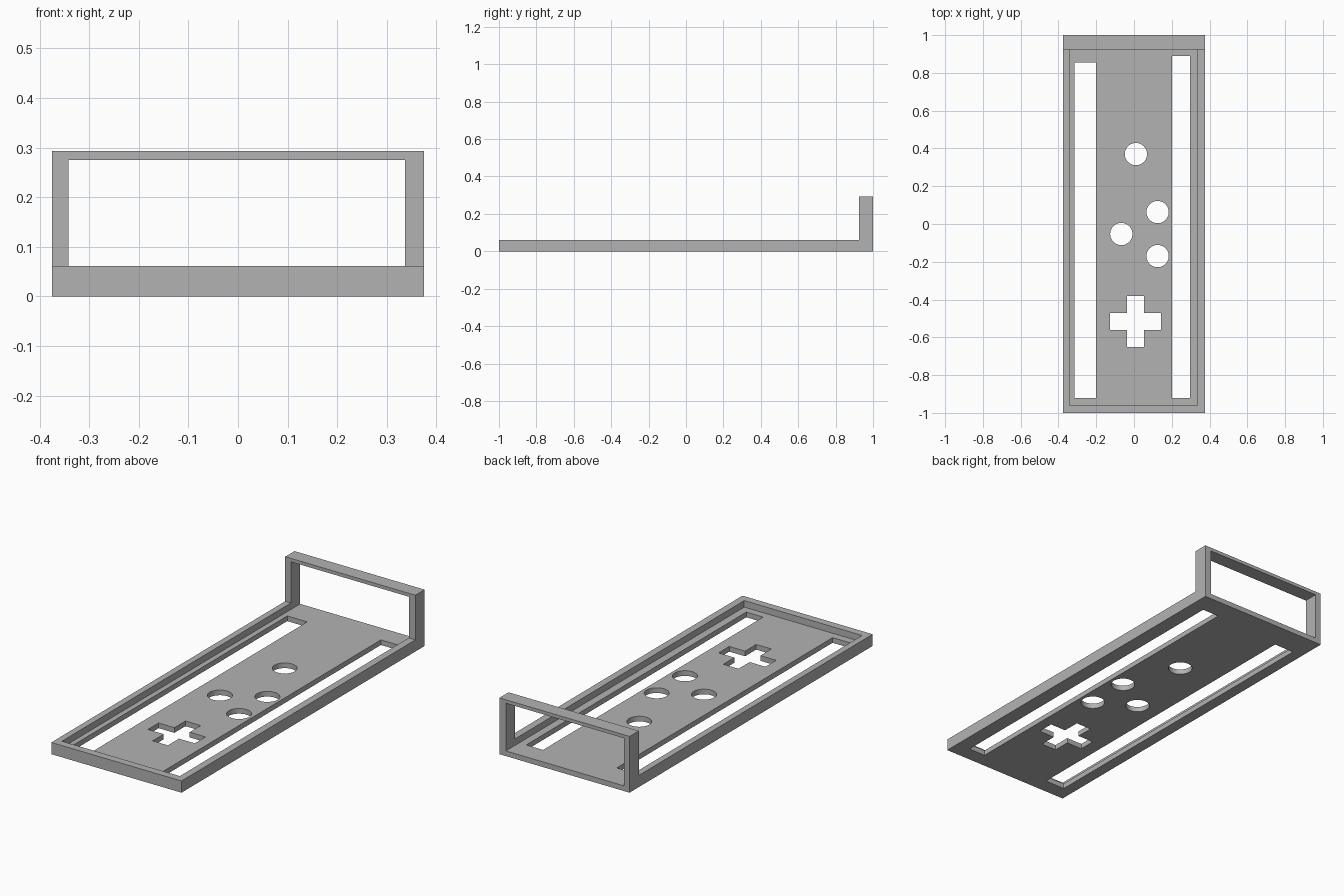
import bpy
import bmesh

if "Cube" in bpy.data.objects:
    bpy.data.objects.remove(bpy.data.objects["Cube"], do_unlink=True)

HALF_W = 0.375        # half width of the tray
IN_L, IN_R = -0.342, 0.337   # inner faces of the side walls
FLOOR = 0.027         # floor thickness
RIM = 0.061           # height of the low walls
TOP = 0.293           # height of the end frame
FRAME_Y = 0.924       # front face of the end frame

grey = bpy.data.materials.new("plain grey")
grey.use_nodes = True
colour = (0.45, 0.45, 0.45, 1)
grey.diffuse_color = colour
grey.node_tree.nodes["Principled BSDF"].inputs["Base Color"].default_value = colour


def prism(name, points, z0, z1):
    """Upright prism over a plan outline given counter-clockwise."""
    bm = bmesh.new()
    base = bm.faces.new([bm.verts.new((x, y, z0)) for x, y in points])
    top = bmesh.ops.extrude_face_region(bm, geom=[base])["geom"]
    moved = [v for v in top if isinstance(v, bmesh.types.BMVert)]
    bmesh.ops.translate(bm, verts=moved, vec=(0, 0, z1 - z0))
    bmesh.ops.recalc_face_normals(bm, faces=bm.faces)
    mesh = bpy.data.meshes.new(name)
    bm.to_mesh(mesh)
    bm.free()
    mesh.materials.append(grey)
    obj = bpy.data.objects.new(name, mesh)
    bpy.context.scene.collection.objects.link(obj)
    return obj


def box(name, x0, x1, y0, y1, z0, z1):
    return prism(name, [(x0, y0), (x1, y0), (x1, y1), (x0, y1)], z0, z1)


def round_cutter(name, x, y, radius):
    bpy.ops.mesh.primitive_cylinder_add(vertices=48, radius=radius, depth=0.4, location=(x, y, 0))
    obj = bpy.context.object
    obj.name = name
    obj.data.materials.append(grey)
    return obj


def boolean(target, other, operation):
    """Apply a boolean and discard the helper object."""
    other.hide_render = True
    mod = target.modifiers.new(operation, "BOOLEAN")
    mod.operation = operation
    mod.solver = "EXACT"
    mod.object = other
    bpy.context.view_layer.objects.active = target
    bpy.ops.object.modifier_apply(modifier=mod.name)
    bpy.data.objects.remove(other, do_unlink=True)


# Tray: full block, stepped down in front of the end frame
tray = box("tray_with_end_frame", -HALF_W, HALF_W, -1, 1, 0, TOP)
boolean(tray, box("step", -1, 1, -2, FRAME_Y, RIM, 1), "DIFFERENCE")

# Hollow running through the tray and out of the open end frame
boolean(tray, box("hollow", IN_L, IN_R, -0.96, 2, FLOOR, 0.275), "DIFFERENCE")

# Two long side slots in the floor
boolean(tray, box("left_slot", 0.2, 0.297, -0.92, 0.89, -1, 1), "DIFFERENCE")
boolean(tray, box("right_slot", -0.315, -0.2, -0.92, 0.855, -1, 1), "DIFFERENCE")

# Round button holes
for x, y in [(0.01, 0.37), (0.125, 0.063), (-0.067, -0.053), (0.125, -0.17)]:
    boolean(tray, round_cutter("button_hole", x, y, 0.059), "DIFFERENCE")

# Cross-shaped hole: one outline turned through four quarters
arm, half = 0.135, 0.044
quarter = [(arm, -half), (arm, half), (half, half)]
outline = []
for turn in range(4):
    outline += quarter
    quarter = [(-y, x) for x, y in quarter]
cross = prism("cross_hole", [(x + 0.008, y - 0.516) for x, y in outline], -1, 1)
boolean(tray, cross, "DIFFERENCE")

# Smooth hole walls, crisp edges
bpy.ops.object.select_all(action="DESELECT")
tray.select_set(True)
bpy.context.view_layer.objects.active = tray
bpy.ops.object.shade_smooth_by_angle(angle=0.5)
